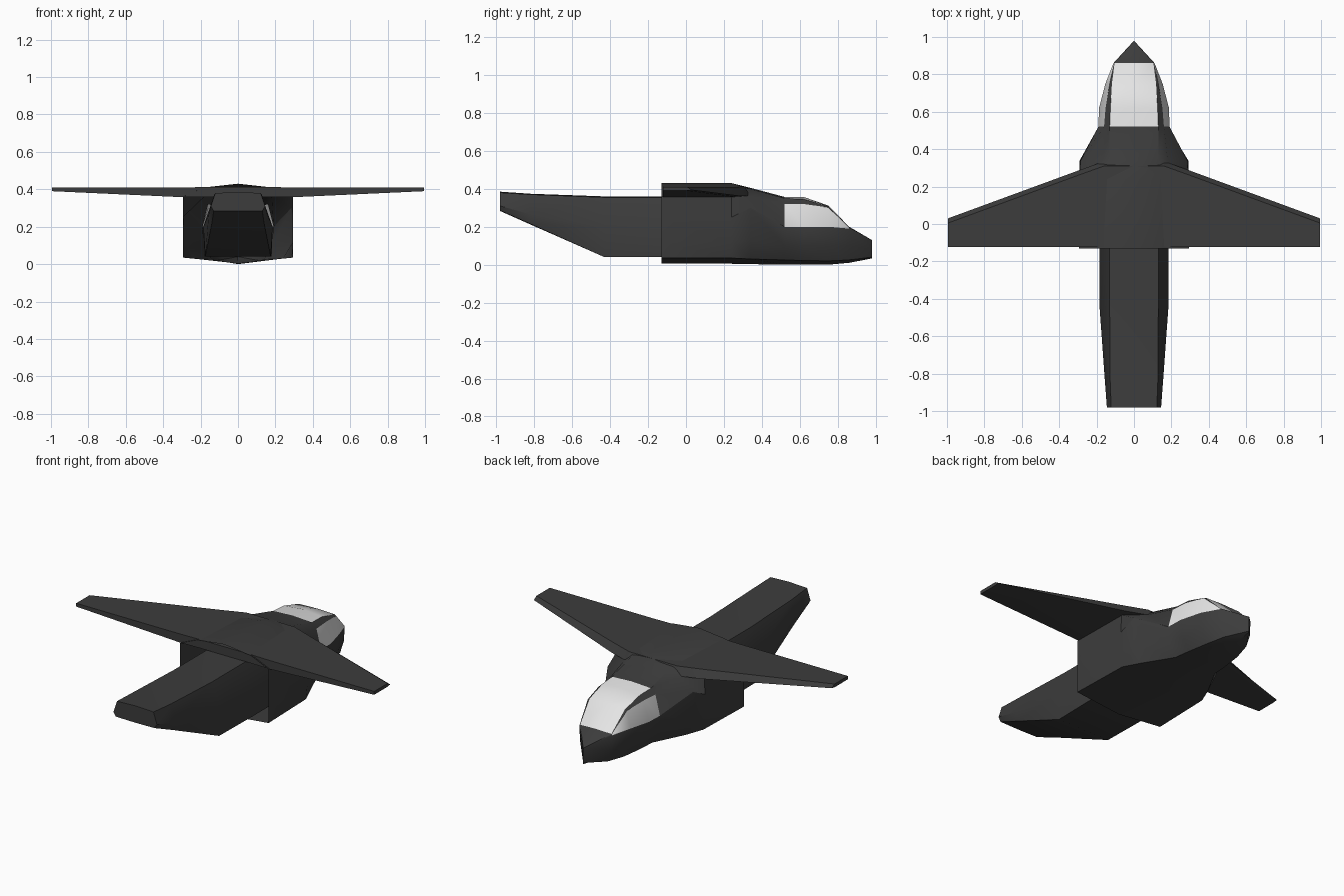
import bpy, bmesh, math

if "Cube" in bpy.data.objects:
    bpy.data.objects.remove(bpy.data.objects["Cube"])

def material(name, v):
    m = bpy.data.materials.new(name)
    m.diffuse_color = (v, v, v, 1)
    m.use_nodes = True
    m.node_tree.nodes["Principled BSDF"].inputs["Base Color"].default_value = m.diffuse_color
    return m

HULL = material("dark grey hull", 0.045)
GLASS = material("pale window", 0.78)

def loft(name, sections, caps=(False, False), paint=None, smooth=28):
    """Skin closed loops of 3D points; paint(i, j) returns a material index."""
    bm = bmesh.new()
    rings = [[bm.verts.new(p) for p in s] for s in sections]
    n = len(rings[0])
    for i in range(len(rings) - 1):
        for j in range(n):
            k = (j + 1) % n
            f = bm.faces.new((rings[i][j], rings[i][k], rings[i + 1][k], rings[i + 1][j]))
            f.material_index = paint(i, j) if paint else 0
    if caps[0]:
        bm.faces.new(rings[0])
    if caps[1]:
        bm.faces.new(rings[-1])
    bmesh.ops.remove_doubles(bm, verts=bm.verts, dist=0.0005)
    bmesh.ops.recalc_face_normals(bm, faces=bm.faces)
    me = bpy.data.meshes.new(name)
    bm.to_mesh(me)
    bm.free()
    me.materials.append(HULL)
    me.materials.append(GLASS)
    ob = bpy.data.objects.new(name, me)
    bpy.context.collection.objects.link(ob)
    bpy.context.view_layer.objects.active = ob
    ob.select_set(True)
    bpy.ops.object.shade_smooth_by_angle(angle=math.radians(smooth))
    ob.select_set(False)
    return ob

def mirrored(y, half):
    """Half outline from top centre to bottom centre -> full loop."""
    return [(x, y, z) for x, z in half] + [(-x, y, z) for x, z in half[-2:0:-1]]

# Front fuselage: wide box behind, narrowing to a knife-edged nose, open at the back
hull = [
    (-.13, [(0, .43), (.18, .41), (.295, .36), (.295, .25), (.295, .12), (.295, .035), (0, .005)]),
    (.24, [(0, .43), (.16, .41), (.29, .36), (.295, .25), (.295, .12), (.285, .035), (0, .005)]),
    (.34, [(0, .405), (.13, .40), (.18, .36), (.285, .30), (.29, .13), (.24, .03), (0, .003)]),
    (.52, [(0, .357), (.13, .35), (.16, .32), (.19, .20), (.18, .10), (.14, .025), (0, 0)]),
    (.62, [(0, .357), (.126, .345), (.152, .32), (.187, .20), (.175, .10), (.13, .022), (0, 0)]),
    (.75, [(0, .312), (.118, .308), (.13, .302), (.153, .20), (.145, .10), (.11, .02), (0, 0)]),
    (.86, [(0, .20), (.104, .197), (.107, .195), (.11, .19), (.105, .10), (.08, .025), (0, .01)]),
    (.98, [(0, .13), (0, .13), (0, .13), (0, .13), (0, .08), (0, .04), (0, .033)]),
]
# windscreen and side windows are the upper cockpit strips
loft("fuselage", [mirrored(y, h) for y, h in hull],
     paint=lambda i, j: int(3 <= i <= 5 and j in (0, 2, 9, 11)))

# Tail boom, tapering up to a blunt end
boom = [
    (.30, [(0, .36), (.13, .355), (.185, .19), (.18, .04), (0, .04)]),
    (-.13, [(0, .36), (.13, .355), (.185, .19), (.18, .04), (0, .04)]),
    (-.43, [(0, .36), (.13, .355), (.185, .20), (.175, .04), (0, .04)]),
    (-.82, [(0, .374), (.128, .37), (.157, .265), (.14, .215), (0, .212)]),
    (-.98, [(0, .385), (.122, .38), (.145, .31), (.13, .285), (0, .283)]),
]
loft("tail_boom", [mirrored(y, h) for y, h in boom], caps=(False, True))

# One-piece wing: straight trailing edge, swept bevelled leading edge
def wing_section(x, lead, top, low):
    return [(x, -.122, top), (x, lead - .025, top), (x, lead, low + .004), (x, lead - .03, low), (x, -.122, low)]

half = [(.16, .335, .412, .36), (.3, .285, .41, .358), (.995, .03, .41, .39)]
span = [(-x, l, t, b) for x, l, t, b in reversed(half)] + half
loft("wing", [wing_section(*s) for s in span], caps=(True, True), smooth=15)
